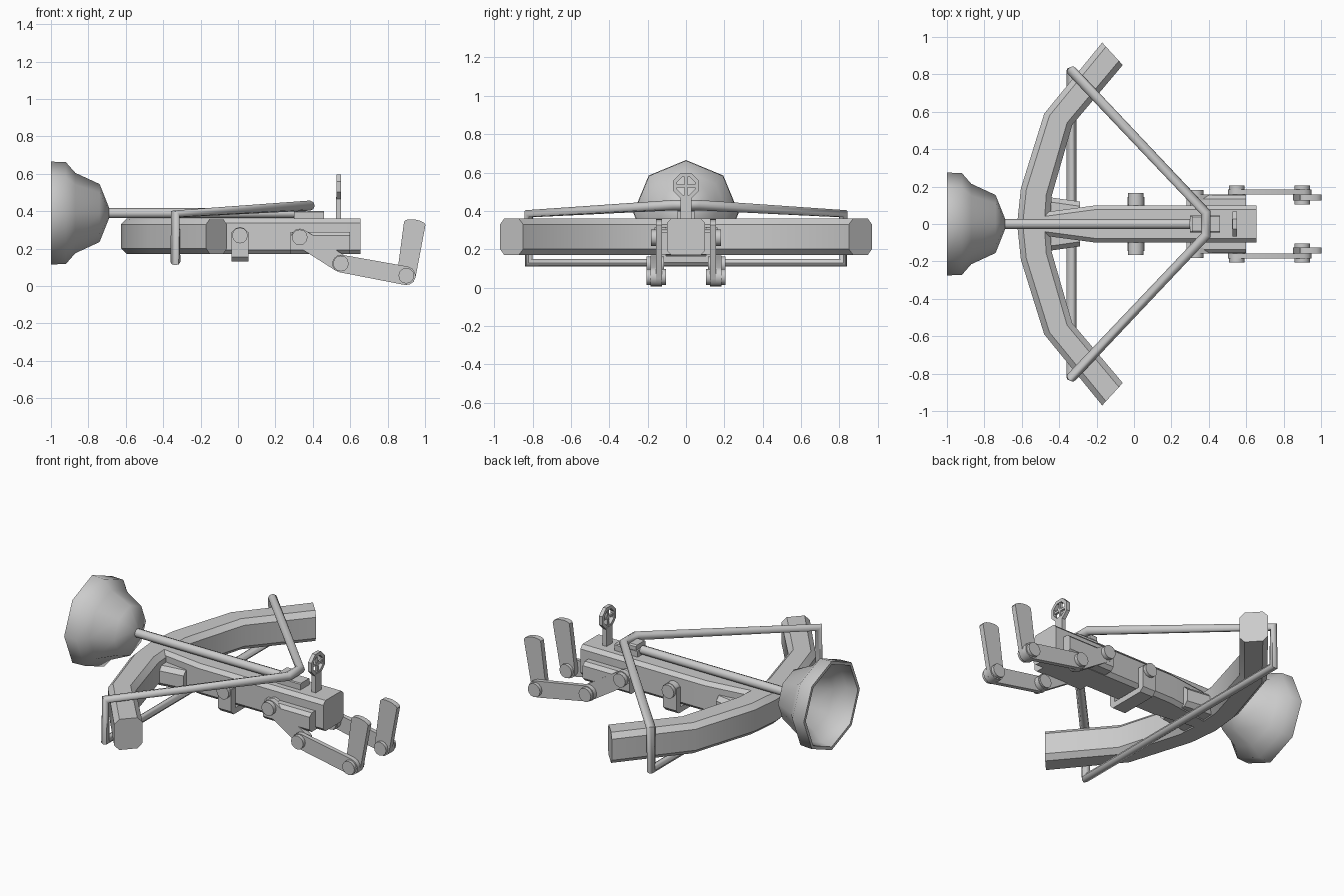
import bpy, bmesh, math
from mathutils import Vector

if "Cube" in bpy.data.objects:
    bpy.data.objects.remove(bpy.data.objects["Cube"])


def finish(bm, name, angle=35):
    bmesh.ops.recalc_face_normals(bm, faces=bm.faces[:])
    me = bpy.data.meshes.new(name)
    bm.to_mesh(me)
    bm.free()
    ob = bpy.data.objects.new(name, me)
    bpy.context.collection.objects.link(ob)
    bpy.ops.object.select_all(action='DESELECT')
    ob.select_set(True)
    bpy.context.view_layer.objects.active = ob
    bpy.ops.object.shade_smooth_by_angle(angle=math.radians(angle))
    return ob


def loft(name, rings, angle=35, caps=True):
    bm = bmesh.new()
    vs = [[bm.verts.new(p) for p in r] for r in rings]
    n = len(vs[0])
    for a, b in zip(vs, vs[1:]):
        for i in range(n):
            bm.faces.new((a[i], a[(i + 1) % n], b[(i + 1) % n], b[i]))
    if caps:
        bm.faces.new(vs[0])
        bm.faces.new(vs[-1])
    return finish(bm, name, angle)


def section(p, q, z0, z1, c):
    """Chamfered upright rectangle spanning plan points p to q."""
    p, q = Vector((*p, 0)), Vector((*q, 0))
    d = (q - p).normalized() * c
    plan = [(p + d, z0), (q - d, z0), (q, z0 + c), (q, z1 - c),
            (q - d, z1), (p + d, z1), (p, z1 - c), (p, z0 + c)]
    return [(v.x, v.y, z) for v, z in plan]


def beam(name, stations, z0, z1, c):
    return loft(name, [section((x, -h), (x, h), z0, z1, c) for x, h in stations])


def extrude_y(name, outline, y0, y1):
    return loft(name, [[(x, y, z) for x, z in outline] for y in (y0, y1)])


def link(name, a, b, ra, rb, y0, y1, flat=1.0):
    """Flat bar with a round end at a and a rounded or blunt end at b."""
    t = math.atan2(b[1] - a[1], b[0] - a[0])
    pts = []
    for (cx, cz), r, start, f in ((a, ra, 90, 1), (b, rb, -90, flat)):
        for i in range(7):
            w = math.radians(start + 30 * i)
            u, v = math.cos(w) * r * f, math.sin(w) * r
            pts.append((cx + u * math.cos(t) - v * math.sin(t),
                        cz + u * math.sin(t) + v * math.cos(t)))
    return extrude_y(name, pts, y0, y1)


def bolt(name, x, z, r, y0, y1):
    c = [(x + r * math.cos(i * math.pi / 6), z + r * math.sin(i * math.pi / 6))
         for i in range(12)]
    return extrude_y(name, c, y0, y1)


# Bow limbs
half = [((-.17, .97), (-.06, .85)), ((-.48, .59), (-.33, .53)), ((-.605, .19), (-.44, .15))]
pairs = half + [((-.625, 0), (-.45, 0))] + [((p[0], -p[1]), (q[0], -q[1])) for p, q in half[::-1]]
loft("bow", [section(p, q, .17, .36, .03) for p, q in pairs])

# Stock, bow socket and rear block
beam("stock", [(-.5, .06), (-.2, .1), (.655, .1)], .17, .36, .022)
beam("bow_socket", [(-.5, .15), (-.29, .12)], .175, .3, .025)
beam("rear_block", [(.28, .155), (.6, .155)], .172, .29, .02)

# Trigger catch
beam("catch_plate", [(.3, .045), (.46, .045)], .35, .4, .005)
beam("catch_nut", [(.31, .045), (.36, .045)], .39, .43, .008)

# Plunger cup: eight-sided lathe around x, outside then inside
prof = [(-.69, .03), (-.74, .155), (-.87, .215), (-.92, .272), (-1, .275),
        (-1, .255), (-.93, .245), (-.88, .19), (-.77, .13), (-.74, .01)]
loft("plunger_cup", [[(x, r * math.cos(i * math.pi / 4), .39 + r * math.sin(i * math.pi / 4))
                      for i in range(8)] for x, r in prof], 50)
loft("plunger_shaft", [[(x, .027 * math.cos(i * math.pi / 4), .39 + .027 * math.sin(i * math.pi / 4))
                        for i in range(8)] for x in (-.72, .3)], 50)

# Bow string: closed loop over the limb tips and under the stock
side = [(.385, .06, .43), (-.335, .82, .385), (-.335, .82, .13)]
path = side + [(x, -y, z) for x, y, z in side[::-1]]
cu = bpy.data.curves.new("bow_string", 'CURVE')
cu.dimensions = '3D'
cu.bevel_depth = .027
cu.bevel_resolution = 2
sp = cu.splines.new('POLY')
sp.points.add(len(path) - 1)
for pt, co in zip(sp.points, path):
    pt.co = (*co, 1)
sp.use_cyclic_u = True
string = bpy.data.objects.new("bow_string", cu)
bpy.context.collection.objects.link(string)
bpy.ops.object.select_all(action='DESELECT')
string.select_set(True)
bpy.context.view_layer.objects.active = string
bpy.ops.object.convert(target='MESH')
bpy.ops.object.shade_smooth_by_angle(angle=math.radians(50))

# Strap under the stock
u = [(-.145, .29), (-.145, .155), (-.12, .13), (.12, .13), (.145, .155), (.145, .29),
     (.105, .29), (.105, .165), (-.105, .165), (-.105, .29)]
loft("strap", [[(x, y, z) for y, z in u] for x in (-.035, .055)])

# Jointed legs and bolts on both sides
for s, tag in ((-1, "right"), (1, "left")):
    link("upper_link_" + tag, (.33, .26), (.55, .12), .047, .047, s * .125, s * .157)
    link("lower_link_" + tag, (.55, .12), (.9, .055), .047, .05, s * .157, s * .185)
    link("handle_" + tag, (.9, .055), (.945, .335), .05, .058, s * .125, s * .157, .35)
    for i, (x, z, y0, y1) in enumerate(((.33, .26, .1, .183), (.55, .12, .115, .207),
                                        (.9, .055, .105, .205), (.01, .27, .09, .165))):
        bolt(f"bolt_{tag}_{i}", x, z, .042, s * y0, s * y1)
    link("strap_ear_" + tag, (.01, .27), (.01, .2), .045, .045, s * .105, s * .145)

# Sight: post, octagonal ring and cross hairs
beam("sight_post", [(.525, .028), (.552, .028)], .34, .475, .004)
ring = [(.527, .072), (.55, .072), (.55, .05), (.527, .05), (.527, .072)]
oct_ = [math.pi / 8 + i * math.pi / 4 for i in range(8)]
loft("sight_ring", [[(x, r * math.cos(a), .53 + r * math.sin(a)) for a in oct_]
                    for x, r in ring], caps=False)
beam("sight_hair_vertical", [(.532, .007), (.546, .007)], .47, .59, .001)
beam("sight_hair_level", [(.532, .06), (.546, .06)], .523, .537, .001)
